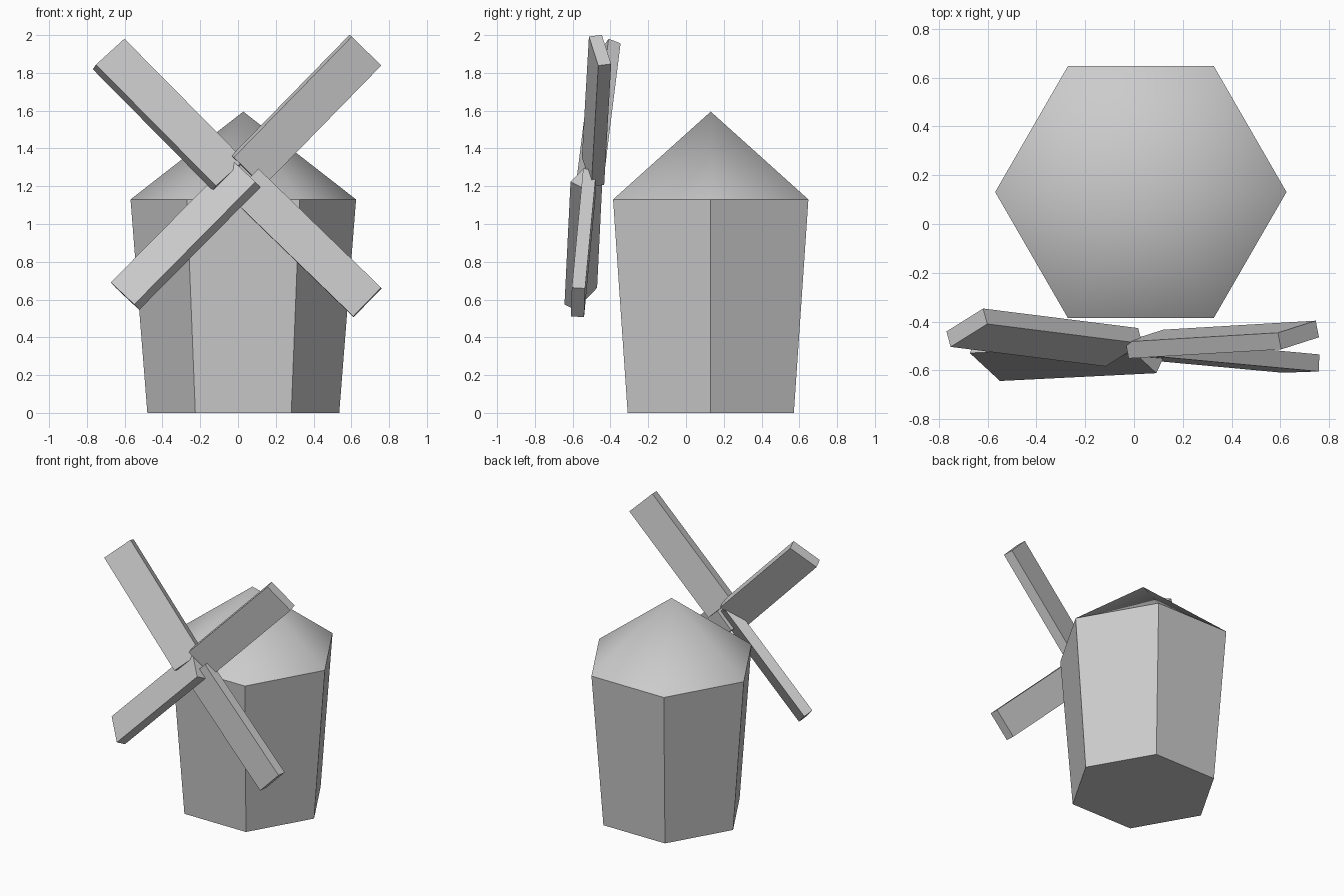
import bpy, math
from mathutils import Vector, Matrix

if "Cube" in bpy.data.objects:
    bpy.data.objects.remove(bpy.data.objects["Cube"])

CX, CY = 0.028, 0.131          # centre of the tower


def hex_cone(name, r1, r2, z0, z1):
    bpy.ops.mesh.primitive_cone_add(vertices=6, radius1=r1, radius2=r2, depth=z1 - z0,
                                    location=(CX, CY, (z0 + z1) / 2),
                                    rotation=(0, 0, math.pi / 2))
    bpy.context.object.name = name
    return bpy.context.object


def blade(name, inner, outer, across, width, thick=0.07):
    # box running from inner end to outer end, pitched along "across"
    a, b = Vector(inner), Vector(outer)
    x = (b - a).normalized()
    y = Vector(across)
    y = (y - x * y.dot(x)).normalized()
    z = x.cross(y)
    rot = Matrix((x, y, z)).transposed().to_4x4()
    bpy.ops.mesh.primitive_cube_add(size=1)
    o = bpy.context.object
    o.name = name
    o.matrix_world = (Matrix.Translation((a + b) / 2) @ rot
                      @ Matrix.Diagonal(((b - a).length, width, thick, 1)))


# Tapered six-sided tower
hex_cone("tower", 0.508, 0.597, 0, 1.13)

# Smooth-shaded six-sided roof
hex_cone("roof", 0.597, 0, 1.13, 1.595)
bpy.ops.object.shade_smooth_by_angle(angle=math.radians(60))

# Four sails, each with its own slight tilt and pitch
blade("sail_upper_right", (0.049, -0.492, 1.28), (0.674, -0.455, 1.92), (0.16, 0.05, -0.15), 0.224)
blade("sail_upper_left", (-0.05, -0.505, 1.258), (-0.685, -0.425, 1.90), (0.15, 0.095, 0.14), 0.224)
blade("sail_lower_left", (0.043, -0.525, 1.267), (-0.598, -0.557, 0.618), (-0.586, 0.56, 0.586), 0.205)
blade("sail_lower_right", (0.035, -0.512, 1.215), (0.685, -0.572, 0.585), (-0.15, -0.005, -0.15), 0.212)
